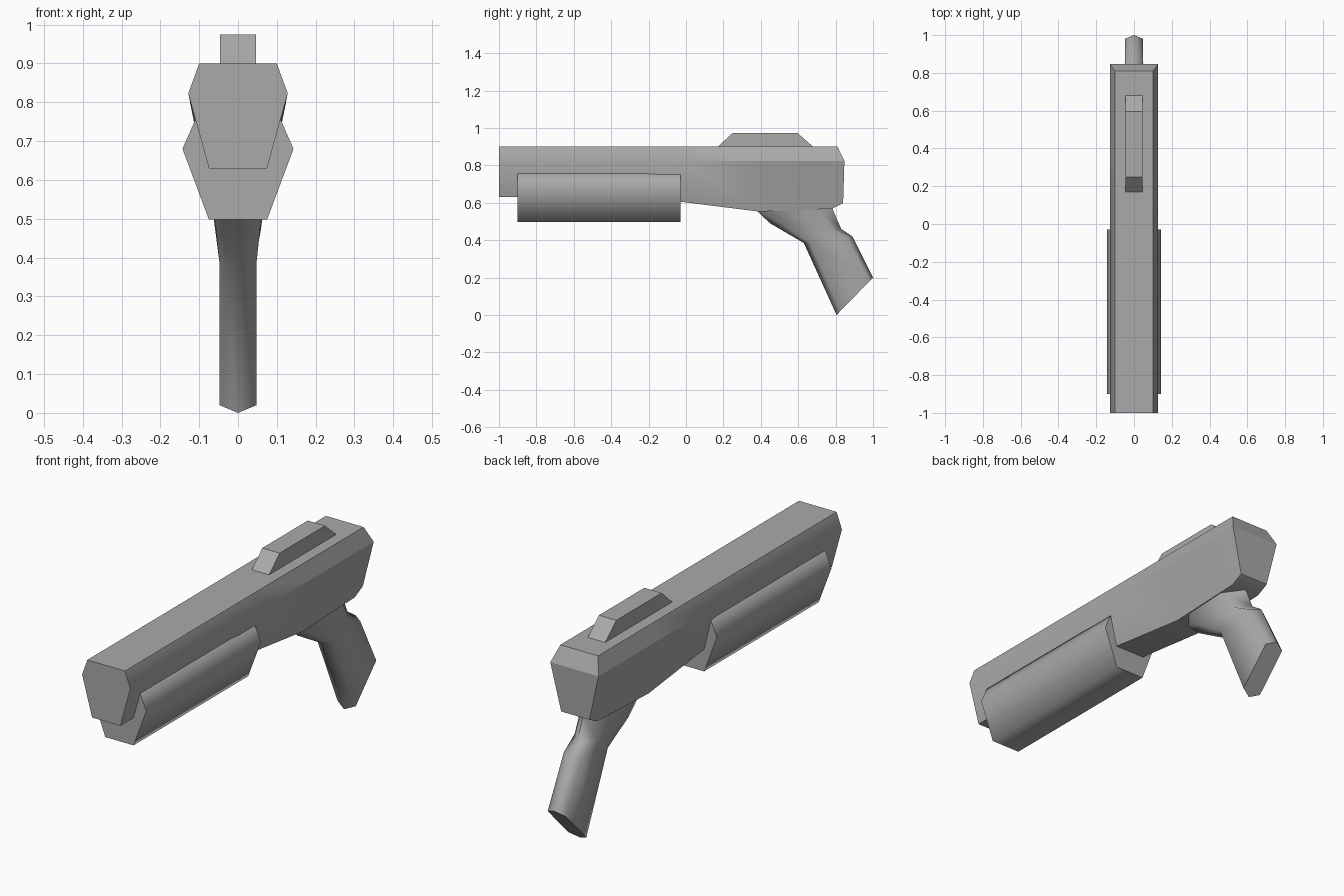
import bpy, bmesh, math

if "Cube" in bpy.data.objects:
    bpy.data.objects.remove(bpy.data.objects["Cube"], do_unlink=True)

GREY = (0.4, 0.4, 0.4, 1)
grey = bpy.data.materials.new("grey")
grey.use_nodes = True
grey.diffuse_color = GREY
grey.node_tree.nodes["Principled BSDF"].inputs["Base Color"].default_value = GREY


def loft(name, rings, smooth_angle=0, crease=None):
    """Join rings of points with quads and cap both ends."""
    bm = bmesh.new()
    loops = [[bm.verts.new(p) for p in ring] for ring in rings]
    n = len(loops[0])
    for a, b in zip(loops, loops[1:]):
        for i in range(n):
            j = (i + 1) % n
            bm.faces.new((a[i], a[j], b[j], b[i]))
    for ring in (loops[0], loops[-1]):
        if n == 6:
            bm.faces.new((ring[0], ring[1], ring[4], ring[5]))
            bm.faces.new((ring[1], ring[2], ring[3], ring[4]))
        else:
            bm.faces.new(ring)
    bmesh.ops.recalc_face_normals(bm, faces=bm.faces)
    mesh = bpy.data.meshes.new(name)
    bm.to_mesh(mesh)
    bm.free()
    mesh.materials.append(grey)
    obj = bpy.data.objects.new(name, mesh)
    bpy.context.collection.objects.link(obj)
    if smooth_angle:
        bpy.ops.object.select_all(action="DESELECT")
        obj.select_set(True)
        bpy.context.view_layer.objects.active = obj
        bpy.ops.object.shade_smooth_by_angle(angle=math.radians(smooth_angle))
    if crease:
        for e in mesh.edges:
            if crease(*(mesh.vertices[v].co for v in e.vertices)):
                e.use_edge_sharp = True
    return obj


def mirrored(half):
    """Close a half outline by mirroring it across x."""
    return half + [(-x, y, z) for x, y, z in reversed(half)]


# Body: six-sided tube, deeper behind the hand guard, chamfered at the rear
def body_ring(y_top, y_mid, y_low, low_half, z_low):
    return mirrored([(0.10, y_top, 0.90), (0.128, y_mid, 0.823),
                     (low_half, y_low, z_low)])


def rear_shoulder(a, b):
    return min(a.y, b.y) > -0.05 and abs(a.z - b.z) < 0.01 and a.z > 0.8


body = [body_ring(y, y, y, w, z) for y, w, z in
        ((-1, 0.075, 0.63), (-0.22, 0.075, 0.63), (0, 0.077, 0.602),
         (0.39, 0.075, 0.553), (0.78, 0.075, 0.568))]
body.append(body_ring(0.81, 0.847, 0.84, 0.075, 0.598))
loft("body", body, 50, rear_shoulder)

# Sliding hand guard under the barrel
loft("hand_guard", [mirrored([(0.108, y, 0.76), (0.143, y, 0.68),
                              (0.075, y, 0.498)]) for y in (-0.9, -0.03)], 75)

# Raised sight block with sloped ends
loft("sight_block", [[(-0.046, a, z), (0.046, a, z), (0.046, b, z), (-0.046, b, z)]
                     for a, b, z in ((0.165, 0.685, 0.895), (0.25, 0.595, 0.974))])


# Grip: pointed front and back edges, narrowing below the body
def grip_ring(front, back, half, inset):
    def at(x, t):
        return (x, *(f + (b - f) * t for f, b in zip(front, back)))
    return [at(0, 0), at(half, inset), at(half, 1 - inset),
            at(0, 1), at(-half, 1 - inset), at(-half, inset)]


loft("grip", [
    grip_ring((0.37, 0.565), (0.78, 0.575), 0.072, 0.22),
    grip_ring((0.45, 0.49), (0.83, 0.46), 0.058, 0.18),
    grip_ring((0.63, 0.385), (0.89, 0.42), 0.048, 0.12),
    grip_ring((0.805, 0.0), (1.0, 0.2), 0.048, 0.1)], 70)
